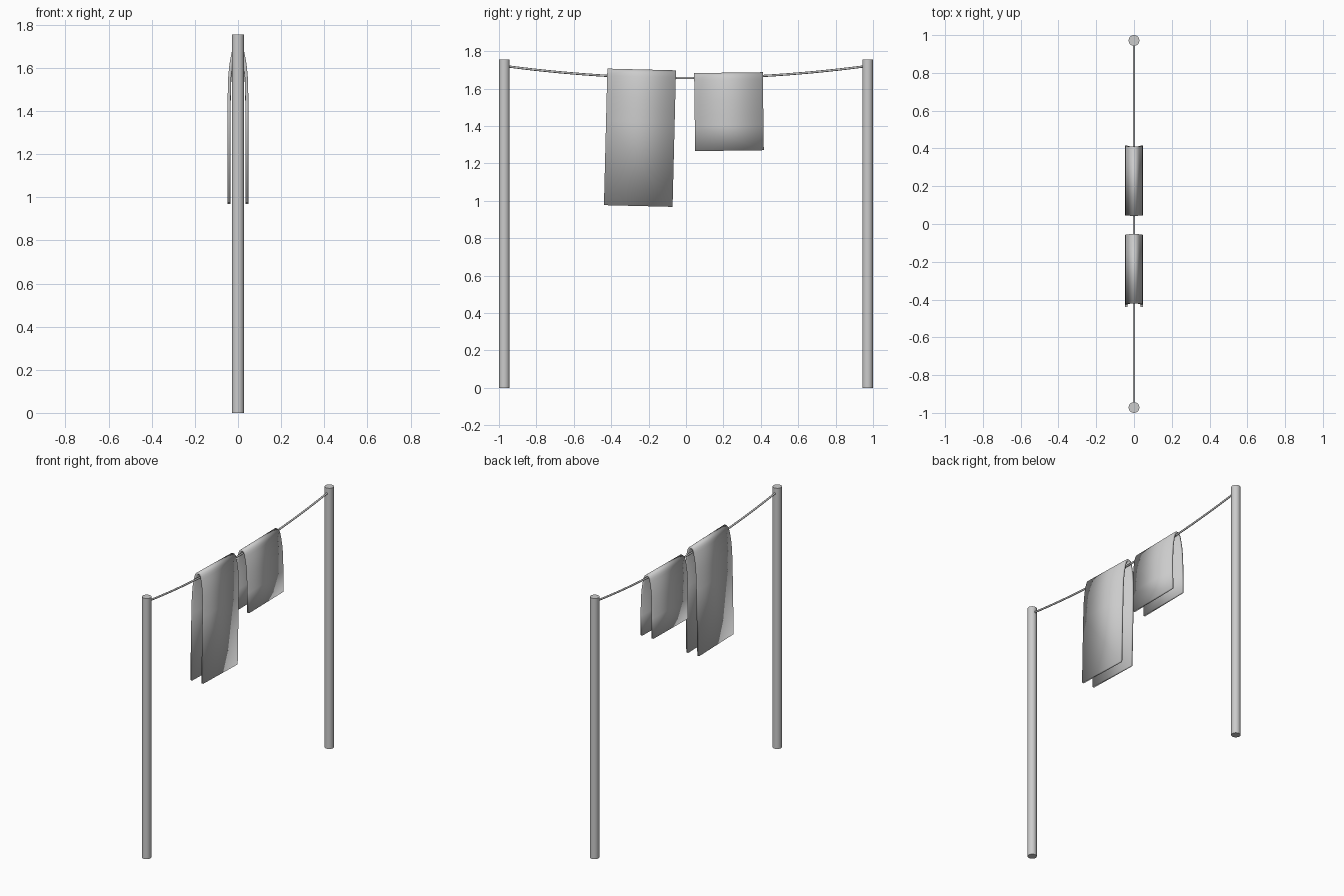
import bpy, bmesh, math

if "Cube" in bpy.data.objects:
    bpy.data.objects.remove(bpy.data.objects["Cube"])

POST_Y, POST_R, POST_H = 0.9715, 0.0285, 1.755


def smooth(obj):
    bpy.ops.object.select_all(action='DESELECT')
    obj.select_set(True)
    bpy.context.view_layer.objects.active = obj
    bpy.ops.object.shade_smooth_by_angle(angle=math.radians(40))


# Two upright posts
for name, side in (("front_post", -1), ("back_post", 1)):
    bpy.ops.mesh.primitive_cylinder_add(vertices=32, radius=POST_R, depth=POST_H,
                                        location=(0, side * POST_Y, POST_H / 2))
    post = bpy.context.object
    post.name = name
    smooth(post)

# Sagging line between the posts
curve = bpy.data.curves.new("line", 'CURVE')
curve.dimensions = '3D'
curve.bevel_depth = 0.006
curve.bevel_resolution = 2
curve.use_fill_caps = True
n = 25
spline = curve.splines.new('POLY')
spline.points.add(n - 1)
for i, p in enumerate(spline.points):
    t = -1 + 2 * i / (n - 1)
    p.co = (0, t * POST_Y, 1.656 + 0.065 * t * t, 1)
bpy.context.collection.objects.link(bpy.data.objects.new("line", curve))

# Half of the fold's mid-thickness section: (x, drop below the top)
THICK = 0.014
FOLD = [(0, 0.007), (0.007, 0.0085), (0.014, 0.014), (0.0195, 0.025), (0.0235, 0.04),
        (0.029, 0.068), (0.034, 0.1), (0.0385, 0.15), (0.0405, 0.22), (0.041, 0.28)]


def cloth(name, y, top, width, length, tilt):
    half = FOLD + [(0.041, length)]
    section = [(-x, d) for x, d in reversed(half[1:])] + half
    bm = bmesh.new()
    rows = [[bm.verts.new((x, s * width / 2, -d)) for x, d in section] for s in (-1, 1)]
    for i in range(len(section) - 1):
        bm.faces.new((rows[0][i], rows[0][i + 1], rows[1][i + 1], rows[1][i]))
    mesh = bpy.data.meshes.new(name)
    bm.to_mesh(mesh)
    bm.free()
    obj = bpy.data.objects.new(name, mesh)
    bpy.context.collection.objects.link(obj)
    obj.location = (0, y, top)
    obj.rotation_euler.x = tilt
    solid = obj.modifiers.new("thickness", 'SOLIDIFY')
    solid.thickness = THICK
    solid.offset = 0
    solid.use_even_offset = True
    smooth(obj)


# Long towel and short towel draped over the line
cloth("long_towel", -0.237, 1.702, 0.367, 0.73, -0.025)
cloth("short_towel", 0.227, 1.685, 0.367, 0.417, 0.013)
